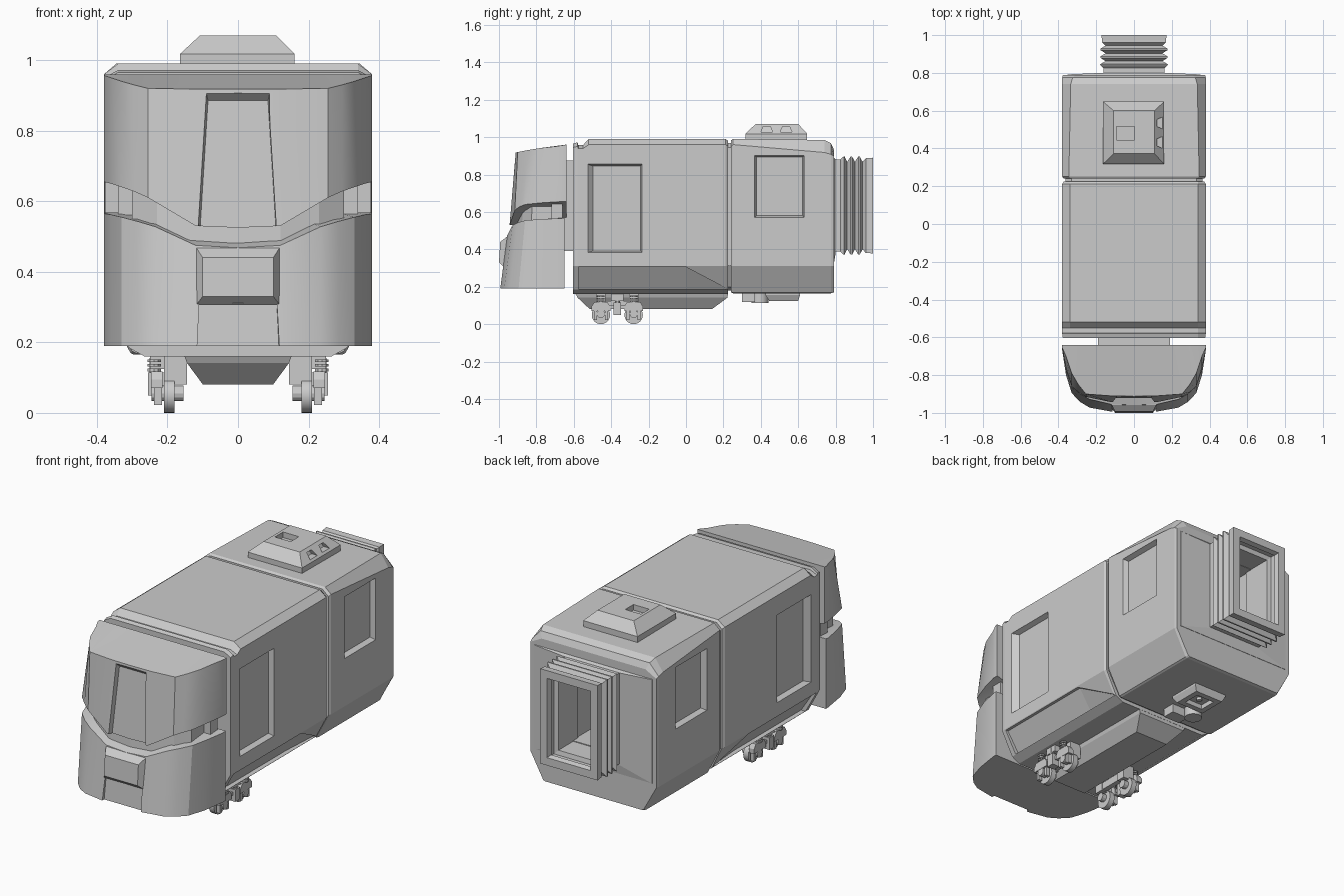
import bpy, bmesh, math
from mathutils import Matrix

if "Cube" in bpy.data.objects:
    bpy.data.objects.remove(bpy.data.objects["Cube"])


def loft(name, rings, closed=False):
    """Skin equal-length rings; cap the ends, or join last ring to first."""
    bm = bmesh.new()
    rows = [[bm.verts.new(p) for p in r] for r in rings]
    n = len(rows[0])
    pairs = list(zip(rows, rows[1:])) + ([(rows[-1], rows[0])] if closed else [])
    for a, b in pairs:
        for i in range(n):
            j = (i + 1) % n
            bm.faces.new((a[i], a[j], b[j], b[i]))
    if not closed:
        bm.faces.new(rows[0])
        bm.faces.new(rows[-1])
    bmesh.ops.recalc_face_normals(bm, faces=bm.faces)
    me = bpy.data.meshes.new(name)
    bm.to_mesh(me)
    bm.free()
    ob = bpy.data.objects.new(name, me)
    bpy.context.collection.objects.link(ob)
    return ob


def rect_z(x0, x1, y0, y1, z):
    return [(x0, y0, z), (x1, y0, z), (x1, y1, z), (x0, y1, z)]


def rect_x(x, y0, y1, z0, z1):
    return [(x, y0, z0), (x, y1, z0), (x, y1, z1), (x, y0, z1)]


def rect_y(y, hx, z0, z1):
    return [(-hx, y, z0), (hx, y, z0), (hx, y, z1), (-hx, y, z1)]


def box(name, x0, x1, y0, y1, z0, z1):
    return loft(name, [rect_z(x0, x1, y0, y1, z0), rect_z(x0, x1, y0, y1, z1)])


def cyl(name, r, d, loc, axis, n=20):
    bm = bmesh.new()
    bmesh.ops.create_cone(bm, cap_ends=True, segments=n, radius1=r, radius2=r, depth=d)
    if axis == 'X':
        bmesh.ops.rotate(bm, verts=bm.verts, matrix=Matrix.Rotation(math.pi / 2, 3, 'Y'))
    bmesh.ops.translate(bm, verts=bm.verts, vec=loc)
    me = bpy.data.meshes.new(name)
    bm.to_mesh(me)
    bm.free()
    ob = bpy.data.objects.new(name, me)
    bpy.context.collection.objects.link(ob)
    return ob


def cut(ob, cutter):
    m = ob.modifiers.new("cut", 'BOOLEAN')
    m.object, m.operation, m.solver = cutter, 'DIFFERENCE', 'EXACT'
    activate(ob)
    bpy.ops.object.modifier_apply(modifier=m.name)
    bpy.data.objects.remove(cutter)


def activate(ob):
    bpy.ops.object.select_all(action='DESELECT')
    ob.select_set(True)
    bpy.context.view_layer.objects.active = ob


def smooth(ob, deg=25):
    activate(ob)
    bpy.ops.object.shade_smooth_by_angle(angle=math.radians(deg))


def mirror_stations(st):
    """Half stations listed from the side to the middle -> full width."""
    return st + [(-s[0],) + tuple(s[1:]) for s in reversed(st[:-1])]


def shell(name, st, back):
    """Stations across x: x, front y bottom, front y top, z bottom, z top, z top at back."""
    return loft(name, [[(x, back, zb), (x, yb, zb), (x, yt, zt), (x, back, zk)]
                       for x, yb, yt, zb, zt, zk in mirror_stations(st)])


# Nose: lower mask
lower = shell("nose_lower_shell", [
    (.38, -.67, -.67, .19, .565, .568), (.36, -.80, -.77, .19, .562, .568),
    (.33, -.895, -.86, .19, .555, .568), (.285, -.942, -.90, .19, .543, .568),
    (.235, -.972, -.928, .19, .528, .568), (.12, -.993, -.955, .19, .475, .568),
    (0, -.996, -.958, .19, .468, .568)], -.65)
cut(lower, loft("cutter", [
    [(-.13, -1.1, .1), (.13, -1.1, .1), (.11, -1.1, .31), (-.11, -1.1, .31)],
    [(-.12, -.983, .1), (.12, -.983, .1), (.11, -.968, .31), (-.11, -.968, .31)]]))
smooth(lower)
# Nose: upper mask with recessed centre panel
upper = shell("nose_upper_shell", [
    (.38, -.67, -.655, .655, .957, .96), (.36, -.76, -.70, .65, .95, .96),
    (.33, -.86, -.79, .64, .94, .96), (.295, -.89, -.85, .628, .93, .96),
    (.255, -.915, -.90, .61, .92, .96), (.12, -.943, -.91, .53, .918, .96),
    (0, -.945, -.912, .525, .918, .96)], -.64)
cut(upper, loft("cutter", [
    [(-.123, -1.1, .45), (.123, -1.1, .45), (.13, -1.1, 1.08), (-.13, -1.1, 1.08)],
    [(-.112, -.927, .45), (.112, -.927, .45), (.085, -.890, .885), (-.085, -.890, .885)]]))
smooth(upper)
# Core behind the slit, with small corner posts
core = shell("nose_core", [(.30, -.83, -.82, .44, .72, .72), (.23, -.88, -.87, .44, .70, .72),
                           (.12, -.915, -.905, .44, .60, .72), (0, -.92, -.91, .44, .60, .72)], -.66)
for s in (-1, 1):
    box("nose_corner_post", *sorted((s * .29, s * .34)), -.72, -.66, .54, .68)
# Raised nose hatch and coupling neck
loft("nose_hatch", [rect_y(-.94, .12, .305, .47),
                    [(-.118, -.975, .307), (.118, -.975, .307), (.118, -.957, .468), (-.118, -.957, .468)],
                    [(-.10, -1, .33), (.10, -1, .33), (.10, -.993, .44), (-.10, -.993, .44)]])
box("nose_neck", -.19, .19, -.66, -.58, .39, .875)


def body_ring(y, zt, xt=.34, xs=.38, zs=None, zc=.31, xb=.31, zb=.185, xf=.265, zf=.16):
    zs = zt - .03 if zs is None else zs
    half = [(xt, zt), (xs, zs), (xs, zc), (xb, zb), (xf, zf)]
    return [(x, y, z) for x, z in half] + [(-x, y, z) for x, z in reversed(half)]


def window(ob, s, y0, y1, z0, z1, lead):
    cut(ob, loft("cutter", [rect_x(s * .42, y0, y1, z0, z1), rect_x(s * .379, y0, y1, z0, z1),
                            rect_x(s * .352, y0 + lead, y1 - .008, z0 + .01, z1 - .01)]))


# Middle body with a stepped lip at the front of the roof
mid = loft("middle_body", [body_ring(y, z, xs=x, zs=zs) for y, z, x, zs in [
    (-.603, .965, .377, .945), (-.58, .972, .38, .95), (-.576, .958, .38, .94),
    (-.55, .958, .38, .94), (-.52, .99, .38, .96), (.212, .99, .38, .96), (.225, .98, .372, .952)]])
for s in (-1, 1):
    window(mid, s, -.525, -.235, .382, .855, .028)
    # Undercut along the lower side, closing towards the joint
    cut(mid, loft("cutter", [[(s * x, y, z) for x, z in q] for y, q in [
        (-.575, [(.362, .305), (.44, .305), (.40, .187), (.285, .187)]),
        (0, [(.362, .305), (.44, .305), (.40, .187), (.285, .187)]),
        (.215, [(.308, .192), (.44, .192), (.40, .187), (.298, .187)])]]))
loft("belly_fairing", [rect_z(-.155, .155, -.595, .225, .17), rect_z(-.145, .145, -.58, .222, .142),
                       rect_z(-.10, .10, -.515, .14, .081)])
loft("joint_core", [body_ring(y, .968, .33, .362, .945, .315, .295, .20, .25, .18) for y in (.19, .27)])

# Rear body, hollow behind the passage
rear = loft("rear_body", [body_ring(y, zt, xt, xs, zs, .312, xb, zb, xb - .01, zb - .005)
                          for y, zt, xt, xs, zs, xb, zb in [
    (.24, .982, .335, .373, .95, .30, .175), (.252, .99, .345, .38, .96, .305, .17),
    (.74, .985, .335, .38, .918, .305, .17), (.775, .968, .325, .38, .908, .305, .17),
    (.79, .935, .31, .376, .90, .30, .175)]])
for s in (-1, 1):
    window(rear, s, .365, .632, .57, .903, .012)
cut(rear, box("cutter", -.12, .12, .42, .9, .44, .83))

# Bellows: folded outside, stepped frame inside, as one closed loop
folds = [(.76, .012), (.825, .012), (.838, .025), (.846, .03), (.862, 0), (.88, .028), (.888, .028),
         (.903, 0), (.921, .028), (.929, .028), (.944, 0), (.962, .02), (.975, .02), (1.0, .022),
         (1.0, -.02), (.975, -.028), (.97, -.012), (.93, -.012), (.925, -.036), (.76, -.036)]
loft("rear_bellows", [rect_y(y, .15 + o, .40 - o, .868 + o) for y, o in folds], closed=True)
loft("rear_wall_swell", [rect_y(.78, .36, .33, .90), rect_y(.792, .35, .33, .89),
                         rect_y(.80, .17, .38, .88), rect_y(.80, .12, .44, .83),
                         rect_y(.78, .12, .44, .83)], closed=True)

# Roof unit with a top opening and two side slots
roof = loft("roof_unit", [rect_z(-.164, .16, .318, .648, .98), rect_z(-.164, .16, .318, .648, 1.018),
                          rect_z(-.108, .108, .372, .60, 1.07)])
cut(roof, box("cutter", -.092, .002, .446, .516, 1.04, 1.1))
for y in (.405, .508):
    cut(roof, loft("cutter", [rect_z(.115, .2, y - .004, y + .058, 1.028),
                              rect_z(.10, .2, y + .008, y + .046, 1.056)]))

# Underside equipment of the rear body
plate = loft("under_plate", [rect_z(-.10, .10, .425, .61, .17), rect_z(-.10, .10, .425, .61, .155),
                             rect_z(-.085, .085, .445, .60, .125)])
cut(plate, box("cutter", -.055, .055, .475, .57, .10, .15))
cyl("under_socket", .014, .02, (0, .52, .145), 'Z', 12)
box("under_box", -.05, .05, .30, .37, .118, .175)
smooth(cyl("under_drum", .045, .06, (-.065, .395, .142), 'Z', 24), 40)

# Running gear, both sides
for s in (-1, 1):
    def sbox(name, x0, x1, y0, y1, z0, z1):
        return box(name, *sorted((s * x0, s * x1)), y0, y1, z0, z1)
    for y in (-.455, -.28):
        smooth(cyl("wheel", .049, .03, (s * .195, y, .049), 'X', 24), 40)
        cyl("axle_hub", .022, .09, (s * .20, y, .055), 'X', 12)
        # Chamfered axle box over each wheel
        loft("axle_box", [[(s * x, y + dy, z) for dy, z in
                           [(-.05, .07), (-.05, .095), (-.035, .118), (.035, .118), (.05, .095), (.05, .07)]]
                          for x in (.214, .246)])
        for dy in (-.03, .03):
            sbox("axle_guide", .216, .238, y + dy - .008, y + dy + .008, .022, .08)
        sbox("wheel_mount", .145, .21, y - .025, y + .025, .08, .165)
        for k in range(3):
            cyl("spring_coil", .02, .008, (s * .238, y, .122 + k * .013), 'Z', 10)
    sbox("bogie_beam", .218, .24, -.43, -.305, .082, .10)
    sbox("bogie_link", .21, .255, -.387, -.347, .05, .115)
    sbox("bogie_pivot", .17, .25, -.40, -.335, .125, .165)
    cyl("bogie_damper", .013, .06, (s * .238, -.367, .125), 'Z', 10)
    sbox("bogie_inner_frame", .15, .178, -.48, -.255, .085, .125)
